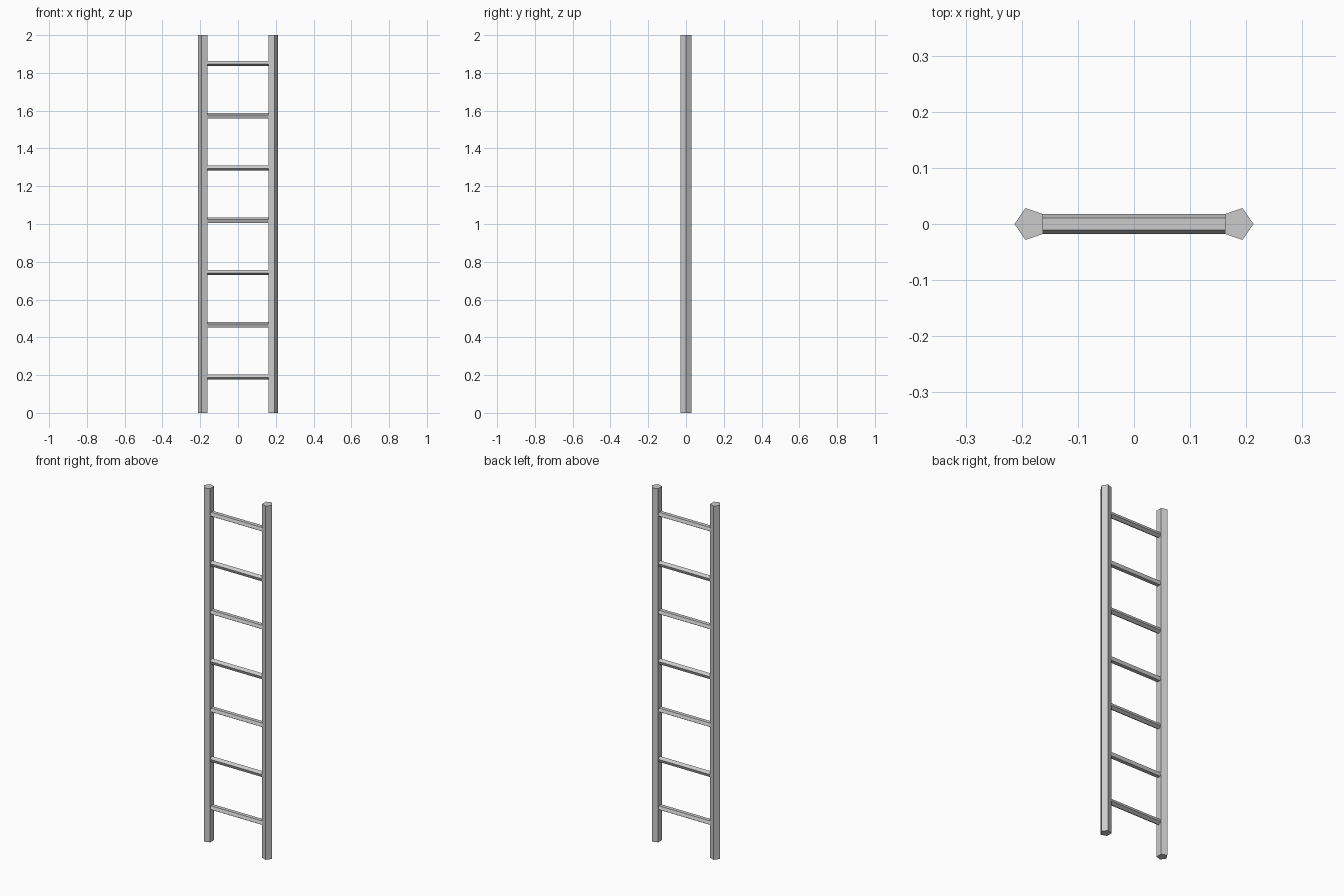
import bpy, bmesh, math
from mathutils import Vector

if "Cube" in bpy.data.objects:
    bpy.data.objects.remove(bpy.data.objects["Cube"])


def pentagon_bar(name, start, end, side, point, r_point, r_side):
    """Five-sided bar from start to end; one corner aims along 'point'."""
    bm = bmesh.new()
    rings = []
    for base in (Vector(start), Vector(end)):
        ring = []
        for i in range(5):
            a = i * math.tau / 5
            offset = Vector(point) * r_point * math.cos(a) + Vector(side) * r_side * math.sin(a)
            ring.append(bm.verts.new(base + offset))
        rings.append(ring)
    lo, hi = rings
    bm.faces.new(lo)
    bm.faces.new(hi)
    for i in range(5):
        j = (i + 1) % 5
        bm.faces.new((lo[i], lo[j], hi[j], hi[i]))
    bmesh.ops.recalc_face_normals(bm, faces=bm.faces)
    mesh = bpy.data.meshes.new(name)
    bm.to_mesh(mesh)
    bm.free()
    obj = bpy.data.objects.new(name, mesh)
    bpy.context.collection.objects.link(obj)
    return obj


# Side rails, corner pointing outward
for label, s in (("left", -1), ("right", 1)):
    x = s * 0.1847
    pentagon_bar(label + "_rail", (x, 0, 0), (x, 0, 2), (0, 1, 0), (s, 0, 0), 0.0282, 0.03)

# Rungs, alternately corner down and corner up
for i in range(7):
    up = -1 if i % 2 == 0 else 1
    z = 0.19 + i * 0.2766 - up * 0.0015
    pentagon_bar(f"rung_{i + 1}", (-0.164, 0, z), (0.164, 0, z),
                 (0, 1, 0), (0, 0, up), 0.0155, 0.0185)
